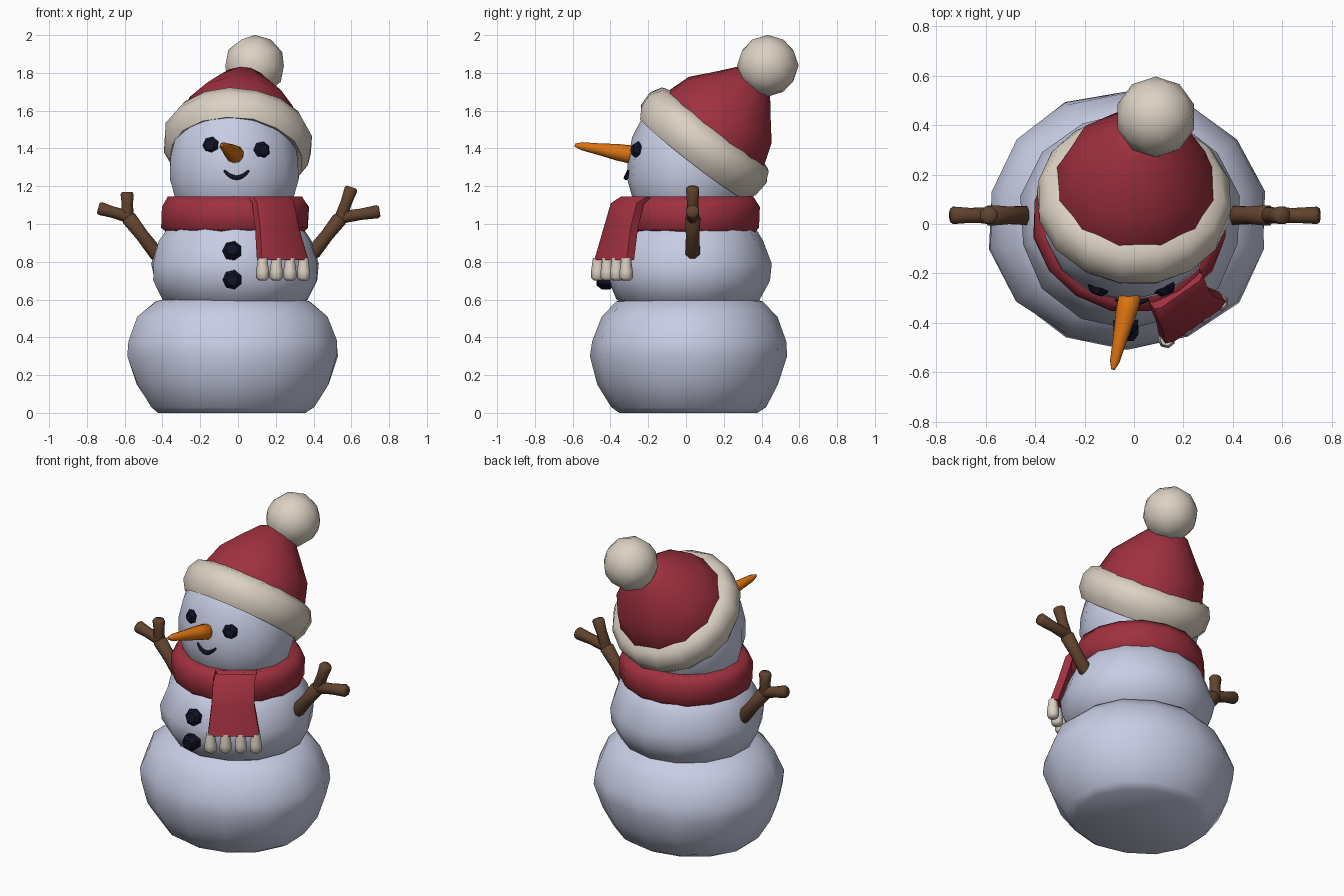
import bpy, bmesh, random
from math import pi, sin, cos, radians
from mathutils import Matrix, Vector

random.seed(4)
if "Cube" in bpy.data.objects:
    bpy.data.objects.remove(bpy.data.objects["Cube"])


def material(name, rgb):
    m = bpy.data.materials.new(name)
    m.use_nodes = True
    m.diffuse_color = (*rgb, 1)
    bsdf = next(n for n in m.node_tree.nodes if n.type == 'BSDF_PRINCIPLED')
    bsdf.inputs["Base Color"].default_value = (*rgb, 1)
    bsdf.inputs["Roughness"].default_value = 0.8
    return m


SNOW = material("snow", (0.58, 0.61, 0.78))
RED = material("red_wool", (0.35, 0.03, 0.05))
CREAM = material("cream_fleece", (0.72, 0.64, 0.55))
WOOD = material("brown_wood", (0.12, 0.056, 0.028))
ORANGE = material("carrot_orange", (0.70, 0.17, 0.006))
COAL = material("coal", (0.006, 0.006, 0.02))


def finish(name, bm, mat, angle=50):
    bmesh.ops.recalc_face_normals(bm, faces=bm.faces)
    mesh = bpy.data.meshes.new(name)
    bm.to_mesh(mesh)
    bm.free()
    mesh.materials.append(mat)
    mesh.polygons.foreach_set("use_smooth", [True] * len(mesh.polygons))
    mesh.set_sharp_from_angle(angle=radians(angle))
    ob = bpy.data.objects.new(name, mesh)
    bpy.context.collection.objects.link(ob)
    return ob


def bridge(bm, rings, closed):
    """Skin a row of equal vertex rings; cap the ends or join them."""
    n = len(rings[0])
    pairs = list(zip(rings, rings[1:]))
    if closed:
        pairs.append((rings[-1], rings[0]))
    else:
        bm.faces.new(rings[0])
        bm.faces.new(rings[-1])
    for a, b in pairs:
        for i in range(n):
            j = (i + 1) % n
            bm.faces.new((a[i], a[j], b[j], b[i]))


def lathe(bm, profile, matrix, segs=14, sy=1.0, jitter=0.0, closed=False):
    rings = []
    for r, z in profile:
        ring = []
        for i in range(segs):
            a = 2 * pi * (i + 0.5) / segs
            k = r * (1 + random.uniform(-jitter, jitter))
            p = Vector((k * cos(a), k * sin(a) * sy, z))
            ring.append(bm.verts.new(matrix @ p))
        rings.append(ring)
    bridge(bm, rings, closed)


def turned(name, mat, profile, matrix, angle=50, **kw):
    bm = bmesh.new()
    lathe(bm, profile, matrix, **kw)
    return finish(name, bm, mat, angle)


def at(x, y, z=0.0):
    return Matrix.Translation((x, y, z))


def aim(a, b):
    """Frame at a whose z axis points to b."""
    d = Vector(b) - Vector(a)
    return at(*a) @ d.to_track_quat('Z', 'Y').to_matrix().to_4x4()


# Snow body and head
turned("lower_body", SNOW,
       [(0.40, 0), (0.44, 0.03), (0.52, 0.15), (0.57, 0.30), (0.565, 0.38),
        (0.51, 0.51), (0.42, 0.59), (0.25, 0.63)],
       at(-0.028, 0.015), sy=0.92, jitter=0.018)
turned("middle_body", SNOW,
       [(0.30, 0.55), (0.39, 0.60), (0.44, 0.70), (0.45, 0.79),
        (0.41, 0.91), (0.35, 1.0), (0.22, 1.05)],
       at(-0.015, 0.015), sy=0.97, jitter=0.015)
turned("head", SNOW,
       [(0.27, 1.05), (0.32, 1.14), (0.35, 1.24), (0.345, 1.35),
        (0.32, 1.46), (0.26, 1.57), (0.16, 1.66), (0.05, 1.69)],
       at(-0.02, 0.02), sy=0.95, jitter=0.008)

# Hat: brim and cone share one tilted frame
hat = at(0, 0.1, 1.43) @ Matrix.Rotation(0.09, 4, 'Y') @ Matrix.Rotation(-0.656, 4, 'X')
turned("hat_brim", CREAM,
       [(0.30, -0.08), (0.355, -0.105), (0.39, -0.05), (0.395, 0.03),
        (0.36, 0.09), (0.30, 0.11)],
       hat, angle=80, segs=16, jitter=0.012, closed=True)
turned("hat_cone", RED,
       [(0.33, 0.03), (0.325, 0.10), (0.285, 0.22), (0.20, 0.32),
        (0.115, 0.42), (0.05, 0.45)],
       hat, segs=12, jitter=0.012)
bm = bmesh.new()
bmesh.ops.create_icosphere(bm, subdivisions=2, radius=0.163, matrix=at(0.088, 0.433, 1.838))
finish("hat_pompom", bm, CREAM)

# Scarf ring
turned("scarf_ring", RED,
       [(0.29, 1.0), (0.36, 0.95), (0.395, 0.98), (0.395, 1.09),
        (0.36, 1.145), (0.27, 1.13)],
       at(-0.015, 0.02), angle=80, segs=16, sy=0.95, jitter=0.012, closed=True)

# Scarf tail: a flat strip that hangs over the front left shoulder
side, out = Vector((0.82, 0.57, 0)), Vector((0.57, -0.82, 0))
bm = bmesh.new()
rings = []
for centre, half in (((0.155, -0.22, 1.12), 0.11), ((0.17, -0.26, 1.145), 0.12),
                     ((0.19, -0.315, 1.11), 0.12), ((0.21, -0.35, 0.98), 0.125),
                     ((0.24, -0.385, 0.81), 0.15)):
    c = Vector(centre)
    rings.append([bm.verts.new(c + side * half * u + out * 0.03 * v)
                  for u, v in ((-1, -1), (1, -1), (1, 0.6), (0.8, 1), (-0.8, 1), (-1, 0.6))])
bridge(bm, rings, False)
finish("scarf_tail", bm, RED, 45)

# Fringe
bm = bmesh.new()
for i in range(4):
    p = Vector((0.24, -0.392, 0.70)) + side * (i - 1.5) * 0.088
    lathe(bm, [(0.02, 0), (0.036, 0.015), (0.036, 0.05), (0.026, 0.12)], at(*p), segs=7)
finish("scarf_fringe", bm, CREAM, 60)


# Twig arms: one limb and two twigs each
def arm(name, shoulder, fork, twigs):
    bm = bmesh.new()
    for a, b, r in [(shoulder, fork, 0.042)] + [(fork, t, 0.036) for t in twigs]:
        a, b = Vector((a[0], 0.035, a[1])), Vector((b[0], 0.035, b[1]))
        n = (b - a).length
        lathe(bm, [(r * 0.8, -0.02), (r, 0), (r * 0.9, n * 0.5), (r * 1.05, n - 0.012),
                   (r * 0.8, n)], aim(a, b), segs=8)
    finish(name, bm, WOOD, 60)


arm("right_arm", (-0.43, 0.84), (-0.585, 1.04), [(-0.587, 1.17), (-0.74, 1.085)])
arm("left_arm", (0.40, 0.85), (0.545, 1.035), [(0.602, 1.195), (0.75, 1.067)])

# Carrot nose
turned("carrot_nose", ORANGE,
       [(0.03, 0), (0.048, 0.02), (0.044, 0.09), (0.03, 0.2), (0.021, 0.29), (0.008, 0.325)],
       aim((-0.012, -0.275, 1.365), (-0.088, -0.6, 1.42)), segs=10)

# Coal eyes and buttons
for name, p, d, r in (("right_eye", (-0.138, -0.245, 1.415), (-0.4, -1, 0.1), 0.046),
                      ("left_eye", (0.12, -0.245, 1.39), (0.4, -1, 0.1), 0.046),
                      ("top_button", (-0.03, -0.395, 0.855), (0, -1, 0.25), 0.052),
                      ("bottom_button", (-0.03, -0.425, 0.705), (0, -1, 0), 0.053)):
    turned(name, COAL,
           [(r * 0.6, -r), (r, -r * 0.4), (r, r * 0.4), (r * 0.6, r * 0.9)],
           aim(p, Vector(p) + Vector(d)), angle=30, segs=7)

# Smile
curve = bpy.data.curves.new("smile", 'CURVE')
curve.dimensions = '3D'
curve.bevel_depth = 0.012
curve.bevel_resolution = 1
curve.use_fill_caps = True
line = curve.splines.new('POLY')
line.points.add(8)
for i, pt in enumerate(line.points):
    u = i / 4 - 1
    pt.co = (-0.008 + 0.065 * u, -0.318 + 0.012 * u * u, 1.245 + 0.038 * u * u, 1)
    pt.radius = 1.1 - 0.6 * u * u
curve.materials.append(COAL)
bpy.context.collection.objects.link(bpy.data.objects.new("smile", curve))
